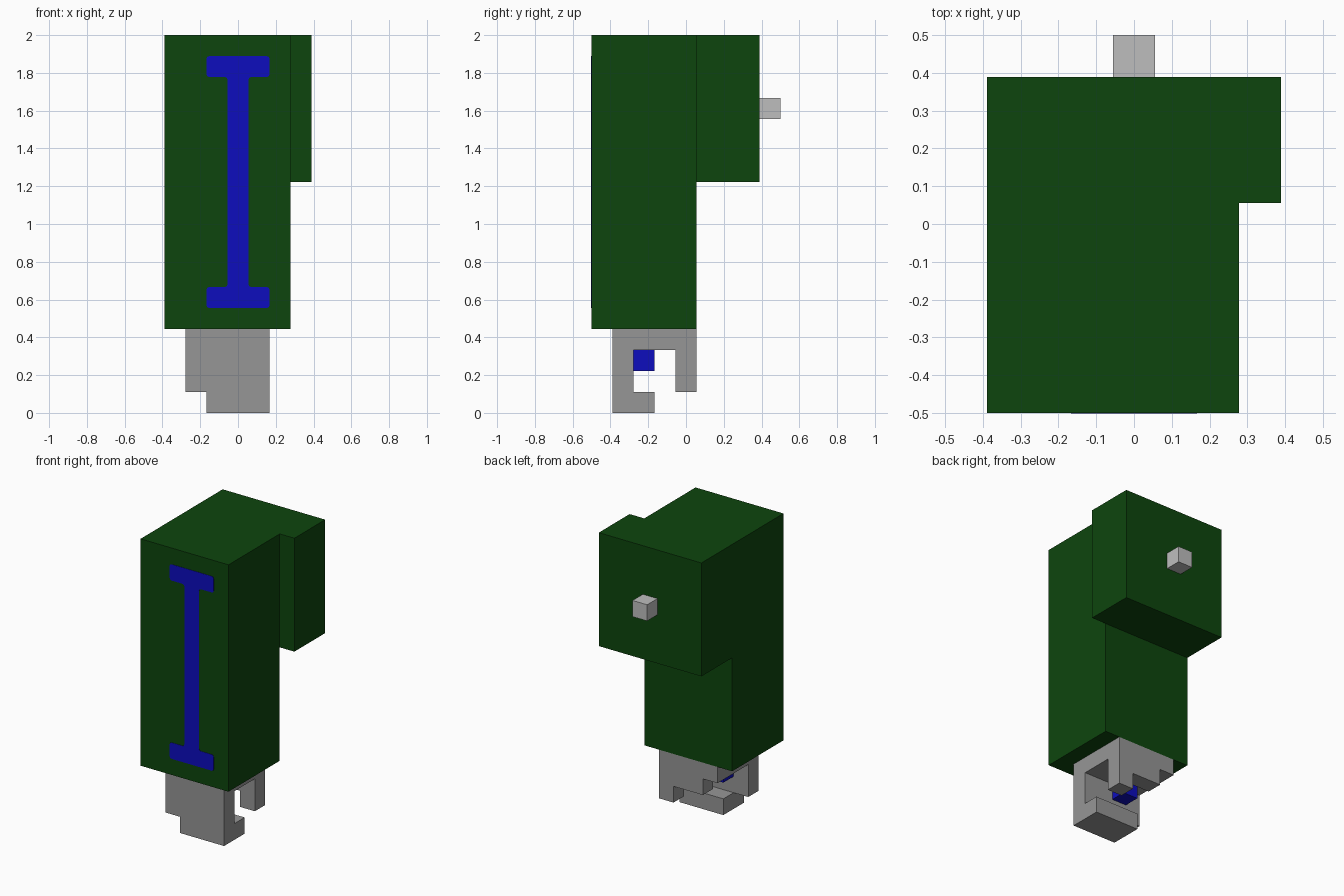
import bpy
import bmesh
from mathutils import Vector

cube = bpy.data.objects.get("Cube")
if cube:
    bpy.data.objects.remove(cube, do_unlink=True)

U = 2 / 18                           # one grid block; the model is 18 blocks tall
ORIGIN = Vector((-3.5 * U, -0.5, 0))  # front right bottom corner of the grid


def material(name, rgb):
    mat = bpy.data.materials.new(name)
    mat.use_nodes = True
    colour = (*rgb, 1)
    mat.diffuse_color = colour
    bsdf = mat.node_tree.nodes["Principled BSDF"]
    bsdf.inputs["Base Color"].default_value = colour
    bsdf.inputs["Roughness"].default_value = 0.8
    return mat


GREEN = material("dark green", (0.004, 0.060, 0.004))
BLUE = material("blue", (0.004, 0.004, 0.515))
GREY = material("mid grey", (0.305, 0.305, 0.305))
LIGHT = material("light grey", (0.515, 0.515, 0.515))


def add_object(name, bm, mat):
    bmesh.ops.recalc_face_normals(bm, faces=bm.faces)
    mesh = bpy.data.meshes.new(name)
    bm.to_mesh(mesh)
    bm.free()
    mesh.materials.append(mat)
    obj = bpy.data.objects.new(name, mesh)
    bpy.context.collection.objects.link(obj)
    return obj


def box(name, x, y, z, mat):
    """Box from (low, high) ranges in grid blocks."""
    bm = bmesh.new()
    bmesh.ops.create_cube(bm, size=1)
    for v in bm.verts:
        v.co = ORIGIN + U * Vector(
            [lo + (c + 0.5) * (hi - lo) for c, (lo, hi) in zip(v.co, (x, y, z))])
    return add_object(name, bm, mat)


def extrude_profile(name, points, y, mat, corner=0):
    """Outline in x and z, extruded from y[0] to y[1]; corner cuts the outline's corners."""
    bm = bmesh.new()
    verts = [bm.verts.new(ORIGIN + U * Vector((px, y[0], pz))) for px, pz in points]
    face = bm.faces.new(verts)
    if corner:
        bmesh.ops.bevel(bm, geom=verts, offset=corner, segments=2, profile=0.5,
                        affect='VERTICES')
        face = bm.faces[:][0]
    new = bmesh.ops.extrude_face_region(bm, geom=[face])["geom"]
    bmesh.ops.translate(bm, vec=(0, (y[1] - y[0]) * U, 0),
                        verts=[g for g in new if isinstance(g, bmesh.types.BMVert)])
    return add_object(name, bm, mat)


# Body: tall front block, wider upper back block and a knob behind it
box("body_front", (0, 6), (0, 5), (4, 18), GREEN)
box("body_back", (0, 7), (5, 8), (11, 18), GREEN)
box("back_knob", (3, 4), (8, 9), (14, 15), LIGHT)

# Front emblem: a stem with a bar at each end, mirrored about x = 0
half = [(5, 5), (5, 6), (4, 6), (4, 16), (5, 16), (5, 17)]
emblem = half + [(7 - x, z) for x, z in reversed(half)]
extrude_profile("front_emblem", emblem, (-0.02, 0), BLUE, corner=0.014)

# Claw: palm plate, front wall, lower lip and stepped back wall
box("claw_palm", (1, 5), (2, 4), (3, 4), GREY)
extrude_profile("claw_front_wall",
                [(1, 1), (2, 1), (2, 0), (5, 0), (5, 4), (1, 4)], (1, 2), GREY)
box("claw_lip", (2, 5), (2, 3), (0, 1), GREY)
extrude_profile("claw_back_wall",
                [(1, 3), (2, 3), (2, 2), (4, 2), (4, 1), (5, 1), (5, 4), (1, 4)],
                (4, 5), GREY)
box("claw_core", (2, 3), (2, 3), (2, 3), BLUE)
